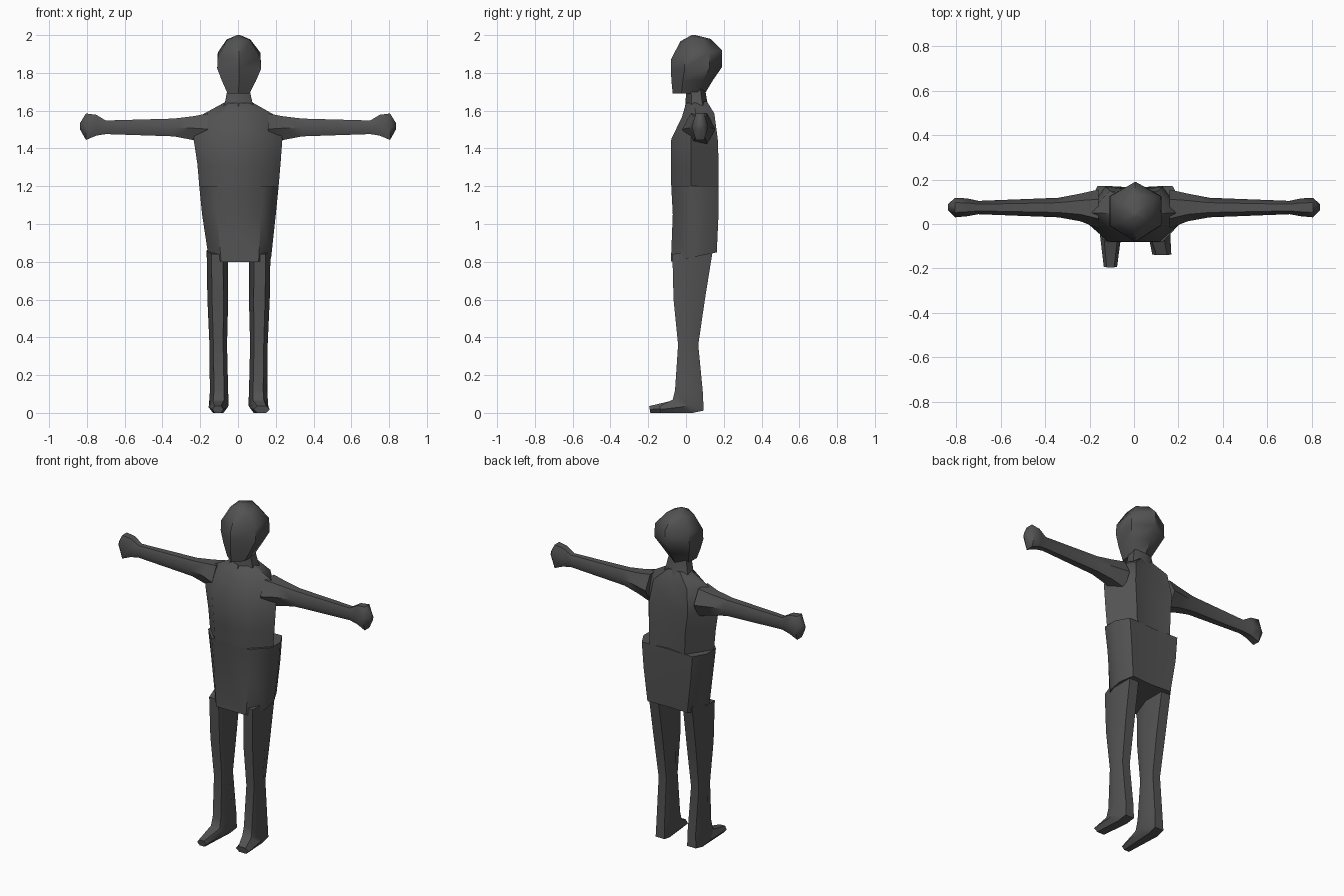
import bpy, bmesh, math

if "Cube" in bpy.data.objects:
    bpy.data.objects.remove(bpy.data.objects["Cube"])

skin = bpy.data.materials.new("dark_grey")
skin.diffuse_color = (0.085, 0.085, 0.085, 1)
skin.use_nodes = True
skin.node_tree.nodes["Principled BSDF"].inputs["Base Color"].default_value = skin.diffuse_color

# unit cross-sections: u is across, v is 0 (front) to 1 (back)
POINTED = [(0, 0), (1, .27), (1, .76), (0, 1), (-1, .76), (-1, .27)]
FLAT = [(-.55, 0), (.55, 0), (1, .5), (.55, 1), (-.55, 1), (-1, .5)]
TORSO = [(-.5, 0), (.5, 0), (1, .42), (.55, 1), (0, .93), (-.55, 1), (-1, .42)]
HEM = [(-.6, 0), (.6, 0), (1, .35), (1, .7), (.8, 1), (0, .97), (-.8, 1), (-1, .7), (-1, .35)]


def loft(name, rings, angle=50):
    """Skin a list of equal-length point rings and close both ends."""
    bm = bmesh.new()
    loops = [[bm.verts.new(p) for p in r] for r in rings]
    n = len(loops[0])
    for a, b in zip(loops, loops[1:]):
        for i in range(n):
            j = (i + 1) % n
            bm.faces.new((a[i], a[j], b[j], b[i]))
    bm.faces.new(loops[0])
    bm.faces.new(loops[-1])
    bmesh.ops.recalc_face_normals(bm, faces=bm.faces)
    mesh = bpy.data.meshes.new(name)
    bm.to_mesh(mesh)
    bm.free()
    mesh.materials.append(skin)
    ob = bpy.data.objects.new(name, mesh)
    bpy.context.collection.objects.link(ob)
    bpy.ops.object.select_all(action='DESELECT')
    ob.select_set(True)
    bpy.context.view_layer.objects.active = ob
    bpy.ops.object.shade_smooth_by_angle(angle=math.radians(angle))


def ring(shape, x0, x1, yf, zf, yb, zb):
    """Ring between x0 and x1, tilted from its front point to its back point."""
    c, h = (x0 + x1) / 2, (x1 - x0) / 2
    return [(c + u * h, yf + v * (yb - yf), zf + v * (zb - zf)) for u, v in shape]


# head
loft("head", [ring(POINTED, *r) for r in (
    (-.055, .06, -.07, 1.69, .10, 1.69),
    (-.085, .095, -.077, 1.755, .145, 1.765),
    (-.11, .123, -.08, 1.82, .19, 1.83),
    (-.107, .118, -.08, 1.87, .19, 1.92),
    (-.06, .065, -.03, 1.967, .13, 1.98),
    (-.005, .012, .03, 2.0, .05, 2.0))])

# neck
loft("neck", [ring(POINTED, *r) for r in (
    (-.09, .09, -.01, 1.60, .13, 1.60),
    (-.068, .075, -.002, 1.64, .112, 1.65),
    (-.055, .06, 0, 1.72, .10, 1.72))])

# torso, with its loose hem hanging lower in front than behind
upper = [ring(TORSO, *r) for r in (
    (-.07, .075, 0, 1.64, .11, 1.65),
    (-.20, .20, -.022, 1.565, .15, 1.585),
    (-.235, .235, -.078, 1.45, .168, 1.45),
    (-.215, .225, -.08, 1.30, .172, 1.34),
    (-.205, .215, -.078, 1.20, .172, 1.20))]
loft("torso", upper)
loft("shirt_tail", [ring(HEM, *r) for r in (
    (-.205, .215, -.078, 1.20, .172, 1.20),
    (-.19, .20, -.07, 1.05, .172, 1.05),
    (-.155, .175, -.08, .80, .163, .85))])

# legs and feet, each one bent tube
LEG = [(.06, .172, -.072, .84, .145, .88),
       (.058, .168, -.066, .60, .10, .60),
       (.064, .157, -.042, .36, .065, .36),
       (.058, .155, -.058, .12, .09, .10),
       (.055, .16, -.07, .07, .093, .012)]
for side, s, toe, shift in (("left", -1, -.195, -.006), ("right", 1, -.14, 0)):
    rows = LEG + [(.06, .162, -.085, .062, .035, 0),
                  (.082, .168 if s > 0 else .142, toe, .036, toe + .006, 0)]
    rings = []
    for r in rows:
        pts = ring(FLAT, *r)
        rings.append([(s * (x + shift), y, z) for x, y, z in pts])
    loft(side + "_leg", rings)


# arms and hands: rows are (x, y front, y back, z bottom, z top)
ARM = [(.16, -.02, .155, 1.42, 1.585),
       (.24, .012, .137, 1.445, 1.57),
       (.34, .03, .118, 1.464, 1.558),
       (.70, .044, .104, 1.476, 1.548),
       (.75, .035, .115, 1.468, 1.578),
       (.805, .03, .118, 1.445, 1.585),
       (.836, .06, .09, 1.50, 1.535)]
for side, s in (("left", -1), ("right", 1)):
    rings = []
    for x, y0, y1, z0, z1 in ARM:
        cy, cz, hy, hz = (y0 + y1) / 2, (z0 + z1) / 2, (y1 - y0) / 2, (z1 - z0) / 2
        rings.append([(s * x, cy + hy * math.cos(a) * 1.0, cz + hz * math.sin(a) / .866)
                      for a in (math.tau * i / 6 for i in range(6))])
    loft(side + "_arm", rings)
